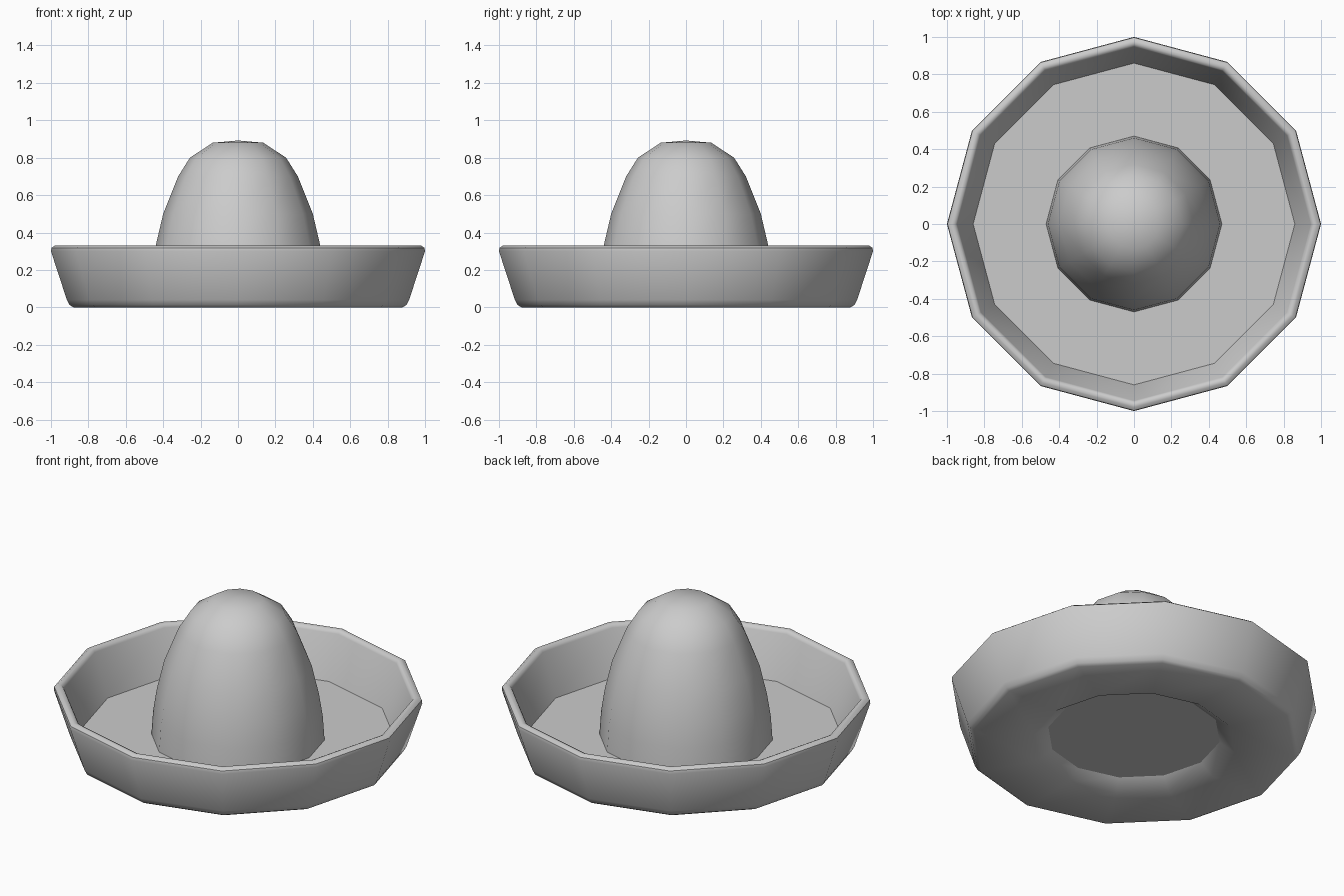
import bpy, bmesh, math

if "Cube" in bpy.data.objects:
    bpy.data.objects.remove(bpy.data.objects["Cube"])

SIDES = 12


def lathe(name, profile, closed=False):
    """Spin an (r, z) profile into a 12-sided solid; r = 0 becomes a pole."""
    bm = bmesh.new()
    rings = []
    for r, z in profile:
        if r == 0:
            rings.append([bm.verts.new((0, 0, z))] * SIDES)
        else:
            rings.append([bm.verts.new((r * math.cos(math.tau * i / SIDES),
                                        r * math.sin(math.tau * i / SIDES), z))
                          for i in range(SIDES)])
    pairs = list(zip(rings, rings[1:]))
    if closed:
        pairs.append((rings[-1], rings[0]))
    for a, b in pairs:
        for i in range(SIDES):
            j = (i + 1) % SIDES
            corners = list(dict.fromkeys([a[i], a[j], b[j], b[i]]))
            bm.faces.new(corners)
    if not closed:
        bm.faces.new(rings[0])
    bmesh.ops.recalc_face_normals(bm, faces=bm.faces)
    mesh = bpy.data.meshes.new(name)
    bm.to_mesh(mesh)
    bm.free()
    obj = bpy.data.objects.new(name, mesh)
    bpy.context.collection.objects.link(obj)
    bpy.ops.object.select_all(action='DESELECT')
    obj.select_set(True)
    bpy.context.view_layer.objects.active = obj
    bpy.ops.object.shade_smooth_by_angle(angle=math.radians(42))
    return obj


# Upturned dish: underside recess, rounded foot, flared wall, rounded lip, floor
lathe("brim", [(0.47, 0.055), (0.55, 0.0), (0.88, 0.0), (0.90, 0.012),
               (0.915, 0.04), (1.0, 0.30), (0.997, 0.318), (0.98, 0.33),
               (0.965, 0.33), (0.952, 0.324), (0.945, 0.31),
               (0.86, 0.06), (0.47, 0.06)], closed=True)

# Rounded central dome, capped flat underneath
lathe("crown", [(0.47, 0.055), (0.46, 0.20), (0.44, 0.33), (0.40, 0.50),
                (0.32, 0.70), (0.257, 0.80), (0.135, 0.88), (0, 0.892)])
